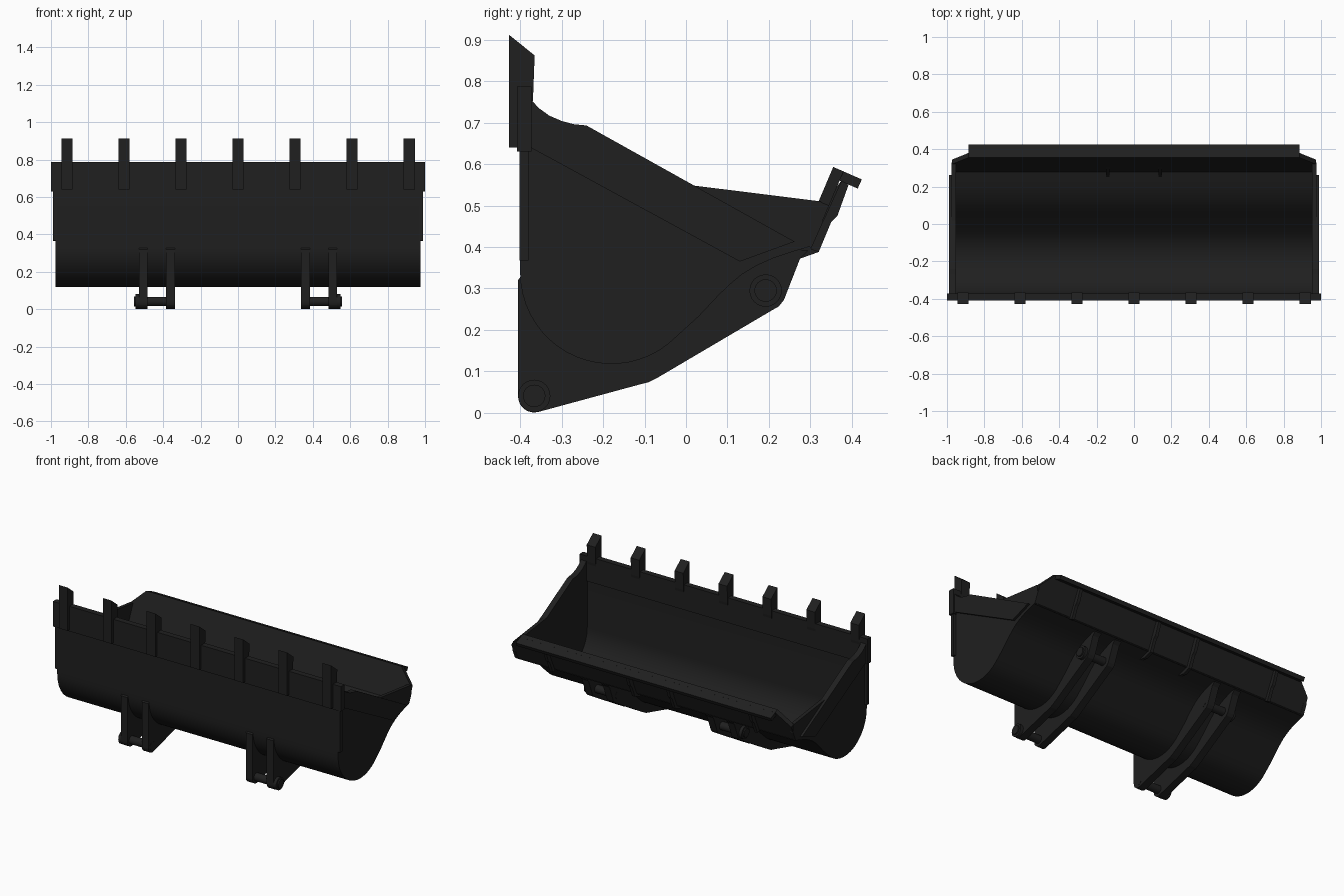
import bpy, bmesh, math
from mathutils import Vector as V

if "Cube" in bpy.data.objects:
    bpy.data.objects.remove(bpy.data.objects["Cube"])

steel = bpy.data.materials.new("dark_steel")
steel.diffuse_color = (0.014, 0.014, 0.014, 1)
steel.use_nodes = True
steel.node_tree.nodes["Principled BSDF"].inputs["Base Color"].default_value = steel.diffuse_color


def finish(bm, name, smooth=False):
    bmesh.ops.recalc_face_normals(bm, faces=bm.faces)
    me = bpy.data.meshes.new(name)
    bm.to_mesh(me)
    bm.free()
    ob = bpy.data.objects.new(name, me)
    me.materials.append(steel)
    bpy.context.collection.objects.link(ob)
    if smooth:
        bpy.ops.object.select_all(action='DESELECT')
        ob.select_set(True)
        bpy.context.view_layer.objects.active = ob
        bpy.ops.object.shade_smooth_by_angle(angle=math.radians(30))
    return ob


def prism(name, pts3, depth, smooth=False):
    """Flat polygon pushed along a depth vector."""
    bm = bmesh.new()
    f = bm.faces.new([bm.verts.new(p) for p in pts3])
    r = bmesh.ops.extrude_face_region(bm, geom=[f])
    bmesh.ops.translate(bm, vec=depth, verts=[v for v in r['geom'] if isinstance(v, bmesh.types.BMVert)])
    return finish(bm, name, smooth)


def slab(name, yz, x0, x1, smooth=False):
    """Side profile (y, z) spanning x0..x1."""
    return prism(name, [V((x0, y, z)) for y, z in yz], V((x1 - x0, 0, 0)), smooth)


def arc(cy, cz, r, a0, a1, n):
    return [(cy + r * math.cos(math.radians(a0 + (a1 - a0) * i / n)),
             cz + r * math.sin(math.radians(a0 + (a1 - a0) * i / n))) for i in range(n + 1)]


def offset(path, d):
    """Path shifted to its left-hand side by d."""
    out = []
    for i, p in enumerate(path):
        a, b = path[max(i - 1, 0)], path[min(i + 1, len(path) - 1)]
        t = V((b[0] - a[0], b[1] - a[1])).normalized()
        out.append((p[0] - t.y * d, p[1] + t.x * d))
    return out


def rod(name, y, z, r, x0, x1, n=24):
    slab(name, arc(y, z, r, 0, 360 * (n - 1) / n, n - 1), x0, x1, True)


# curved bucket shell
belly = arc(-0.18, 0.338, 0.22, 180, 315, 20)
sweep = [(0.03, 0.232), (0.08, 0.285), (0.105, 0.309), (0.135, 0.334),
         (0.17, 0.355), (0.21, 0.373), (0.255, 0.388), (0.305, 0.403)]
path = [(-0.40, 0.77)] + belly + sweep
slab("bucket_shell", path + offset(path, 0.018)[::-1], -0.97, 0.97, True)

# rear wall with clipped top corners, and its turned-down flange
d, n = V((0, 0.39, 0.92)), V((0, 0.92, -0.39))
top = V((0, 0.355, 0.593))
outline = [(-0.972, -0.20), (0.972, -0.20), (0.972, -0.09), (0.885, 0), (-0.885, 0), (-0.972, -0.09)]
prism("rear_wall", [top + V((x, 0, 0)) + d * t for x, t in outline], n * 0.027)
slab("rear_flange", [(0.355, 0.593), (0.424, 0.563), (0.414, 0.541), (0.346, 0.571)], -0.885, 0.885)

# cutting edge along the front
slab("cutting_edge", [(-0.408, 0.63), (-0.372, 0.63), (-0.372, 0.787), (-0.408, 0.787)], -1, 1)

# teeth
for i in range(7):
    x = (i - 3) * 0.305
    slab("tooth", [(-0.427, 0.912), (-0.365, 0.862), (-0.369, 0.755), (-0.39, 0.64), (-0.427, 0.64)],
         x - 0.03, x + 0.03)

rim = [(-0.375, 0.757), (-0.355, 0.735), (-0.33, 0.717), (-0.30, 0.704), (-0.27, 0.696),
       (-0.24, 0.693), (0.02, 0.548)]

# bracket outline: outer edge, then back along just inside the shell
inner = offset([p for p in path if p[1] < 0.5], 0.008)[::-1]
bracket = ([(-0.405, 0.32)] + arc(-0.366, 0.04, 0.039, 180, 285, 8)
           + [(-0.11, 0.069), (-0.09, 0.074), (-0.07, 0.084), (0.205, 0.246), (0.224, 0.257),
              (0.236, 0.272), (0.275, 0.372), (0.295, 0.392)] + inner[1:])

rib = [(0.30, 0.395), (0.32, 0.388), (0.35, 0.46), (0.365, 0.475), (0.392, 0.55), (0.375, 0.56)]
foot = [(0.23, 0.378), (0.275, 0.372)] + rib[1:]

for s in (1, -1):
    # end plates and their reinforcements
    slab("side_plate", rim + [(0.325, 0.51), (0.33, 0.46)] + path[:0:-1] + [(-0.40, 0.757)],
         s * 0.953, s * 0.975)
    slab("side_stiffener", rim + [(0.262, 0.413), (0.13, 0.365), (-0.375, 0.64)], s * 0.975, s * 0.99)
    slab("corner_strip", [(-0.402, 0.367), (-0.38, 0.367), (-0.38, 0.64), (-0.402, 0.64)],
         s * 0.975, s * 0.99)
    # mounting bracket pair
    for x in (0.338, 0.483):
        slab("mount_bracket", bracket, s * x, s * (x + 0.046))
    # pins with round heads
    for y, z in ((-0.366, 0.041), (0.192, 0.295)):
        rod("mount_pin", y, z, 0.025, s * 0.337, s * 0.535)
        rod("pin_head", y, z, 0.039, s * 0.529, s * 0.548)
        rod("pin_cap", y, z, 0.027, s * 0.548, s * 0.556)
    # ribs behind the rear wall
    slab("rear_rib", rib, s * 0.70, s * 0.72)
    slab("centre_rib", foot, s * 0.13, s * 0.15)
